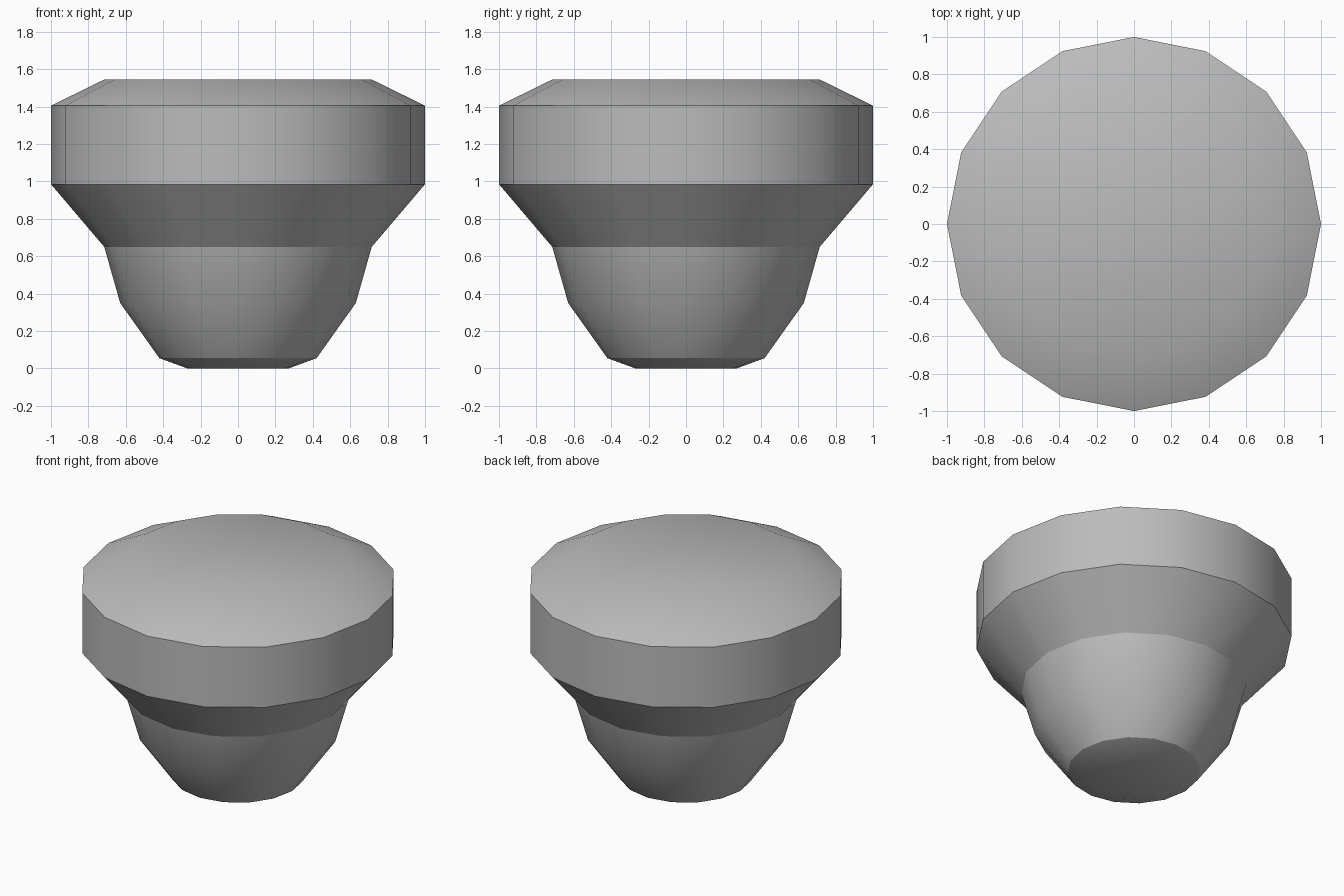
import bpy, bmesh, math

old = bpy.data.objects.get("Cube")
if old:
    bpy.data.objects.remove(old, do_unlink=True)

SIDES = 16
# radius, height from the foot up to the crown
PROFILE = [(0.27, 0), (0.42, 0.055), (0.63, 0.35), (0.715, 0.65),
           (1, 0.985), (1, 1.405), (0.715, 1.545)]
SHARP_RINGS = {1, 3, 4, 5}

grey = bpy.data.materials.new("plain grey")
grey.use_nodes = True
colour = (0.5, 0.5, 0.5, 1)
grey.diffuse_color = colour
grey.node_tree.nodes["Principled BSDF"].inputs["Base Color"].default_value = colour

# Turned knob: stacked rings bridged by quads, closed by flat caps
bm = bmesh.new()
rings = []
for radius, height in PROFILE:
    angles = [math.tau * i / SIDES for i in range(SIDES)]
    rings.append([bm.verts.new((radius * math.cos(a), radius * math.sin(a), height))
                  for a in angles])
for low, high in zip(rings, rings[1:]):
    for i in range(SIDES):
        j = (i + 1) % SIDES
        bm.faces.new((low[i], low[j], high[j], high[i]))
bm.faces.new(rings[0][::-1])
bm.faces.new(rings[-1])

# Smooth faces with crisp rims
for face in bm.faces:
    face.smooth = True
for k in SHARP_RINGS:
    for i in range(SIDES):
        edge = bm.edges.get((rings[k][i], rings[k][(i + 1) % SIDES]))
        edge.smooth = False

mesh = bpy.data.meshes.new("knob")
bm.to_mesh(mesh)
bm.free()
mesh.materials.append(grey)
knob = bpy.data.objects.new("knob", mesh)
bpy.context.collection.objects.link(knob)
